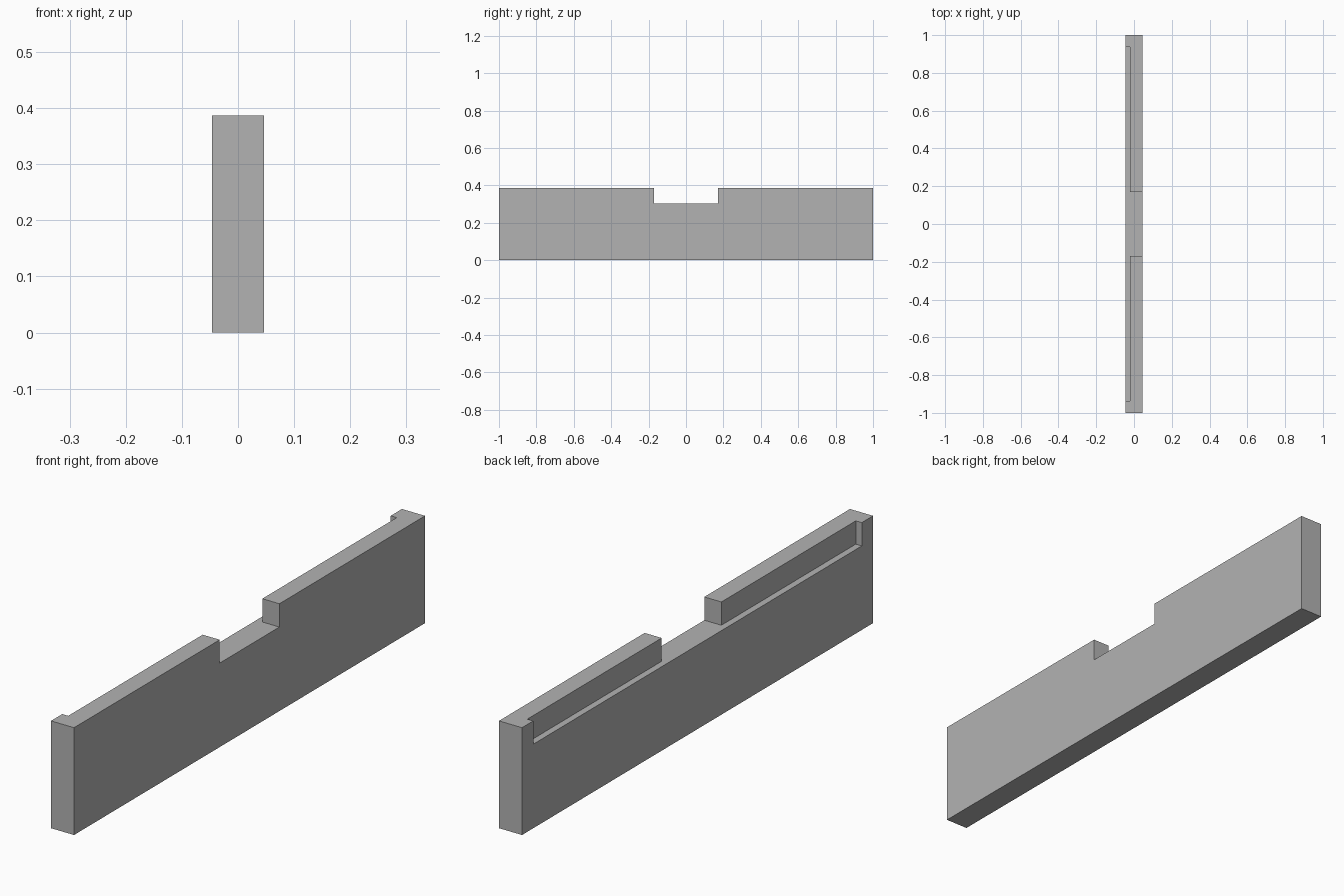
import bpy

WIDTH, LENGTH, HEIGHT = 0.092, 2.0, 0.387
LEDGE_Z = 0.303      # floor shared by the notch and the rebate
NOTCH_HALF = 0.17
REBATE_HALF = 0.936
REBATE_X = -0.022

if "Cube" in bpy.data.objects:
    bpy.data.objects.remove(bpy.data.objects["Cube"], do_unlink=True)


def box(name, low, high):
    """Axis-aligned box between two corners."""
    centre = [(a + b) / 2 for a, b in zip(low, high)]
    bpy.ops.mesh.primitive_cube_add(size=1, location=centre)
    obj = bpy.context.object
    obj.name = name
    obj.scale = [b - a for a, b in zip(low, high)]
    bpy.ops.object.transform_apply(location=True, rotation=False, scale=True)
    return obj


def cut(target, cutter):
    """Subtract the cutter from the target, then discard it."""
    mod = target.modifiers.new(cutter.name, "BOOLEAN")
    mod.operation = "DIFFERENCE"
    mod.solver = "EXACT"
    mod.object = cutter
    bpy.context.view_layer.objects.active = target
    bpy.ops.object.modifier_apply(modifier=mod.name)
    bpy.data.objects.remove(cutter, do_unlink=True)


# Main board
half = WIDTH / 2
board = box("notched_board", (-half, -LENGTH / 2, 0), (half, LENGTH / 2, HEIGHT))

# Central notch through the full thickness
cut(board, box("notch_cutter", (-1, -NOTCH_HALF, LEDGE_Z), (1, NOTCH_HALF, 1)))

# Long rebate along the top of the right face, stopped short of both ends
cut(board, box("rebate_cutter", (-1, -REBATE_HALF, LEDGE_Z), (REBATE_X, REBATE_HALF, 1)))

# Plain grey finish
grey = bpy.data.materials.new("plain_grey")
grey.use_nodes = True
colour = (0.45, 0.45, 0.45, 1)
grey.diffuse_color = colour
grey.node_tree.nodes["Principled BSDF"].inputs["Base Color"].default_value = colour
board.data.materials.clear()
board.data.materials.append(grey)
for face in board.data.polygons:
    face.material_index = 0
